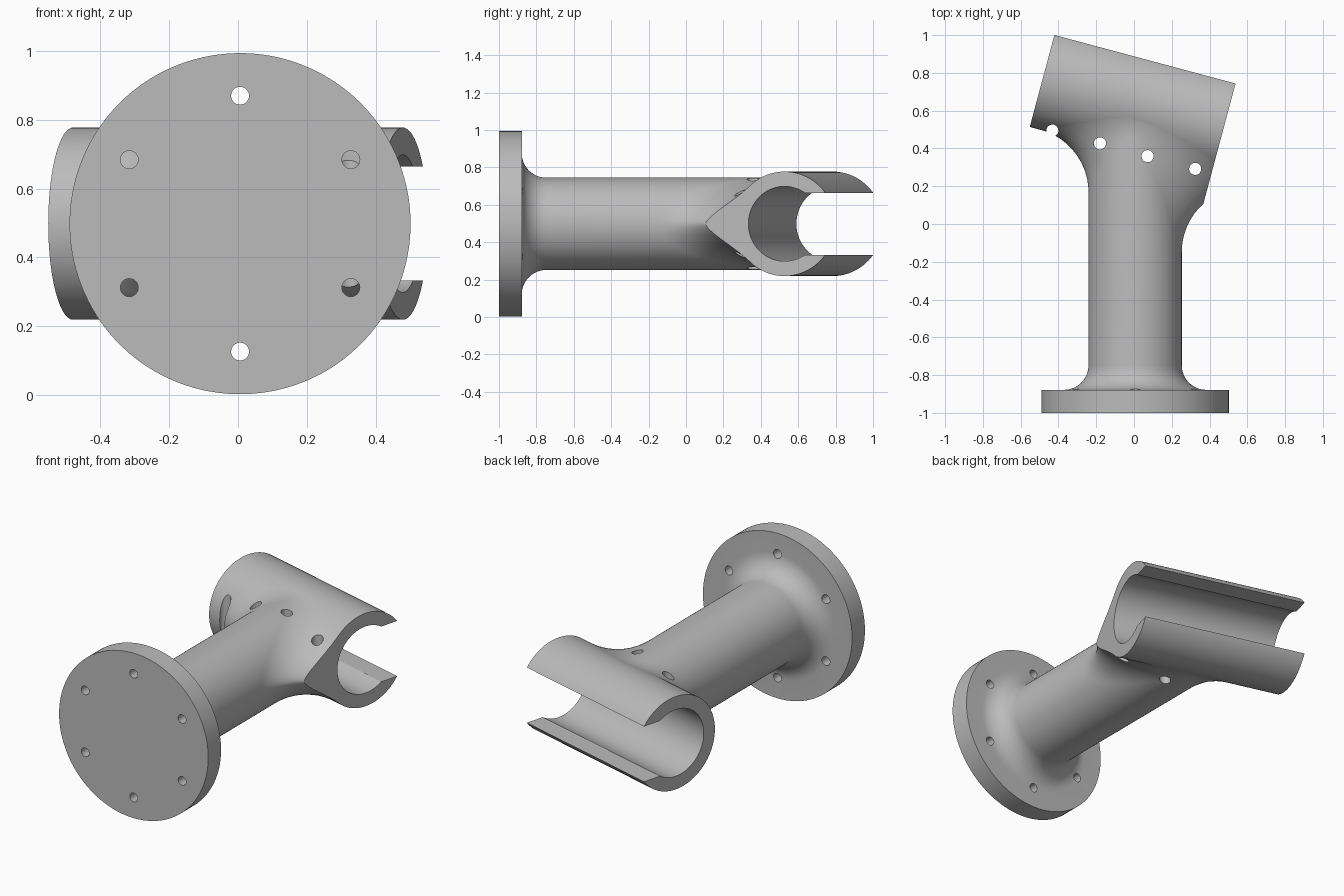
import bpy, bmesh
from math import sin, cos, pi, sqrt, radians
from mathutils import Vector, Matrix

cube = bpy.data.objects.get("Cube")
if cube:
    bpy.data.objects.remove(cube, do_unlink=True)

SEG = 128
CX, CZ = 0.006, 0.498            # shaft axis
R_SHAFT, R_HEAD, R_BORE, R_BLEND = 0.247, 0.279, 0.2, 0.343
R_FLANGE, FLANGE_TOP, R_FOOT = 0.496, -0.878, 0.13
HALF = 0.4965                    # half length of the clamp head
TILT = radians(-15)
HEAD = Vector((0, 0.655, CZ))
FRAME = Matrix.Translation(HEAD) @ Matrix.Rotation(TILT, 4, 'Z')
AXIS = Vector((cos(TILT), sin(TILT), 0))

steel = bpy.data.materials.new("plain grey")
steel.use_nodes = True
GREY = (0.5, 0.5, 0.5, 1)
steel.diffuse_color = GREY
steel.node_tree.nodes["Principled BSDF"].inputs["Base Color"].default_value = GREY


def make_object(name, bm):
    bmesh.ops.recalc_face_normals(bm, faces=bm.faces)
    mesh = bpy.data.meshes.new(name)
    bm.to_mesh(mesh)
    bm.free()
    mesh.materials.append(steel)
    obj = bpy.data.objects.new(name, mesh)
    bpy.context.collection.objects.link(obj)
    return obj


def cylinder(name, radius, length, matrix, seg=SEG):
    bm = bmesh.new()
    bmesh.ops.create_cone(bm, cap_ends=True, segments=seg, radius1=radius,
                          radius2=radius, depth=length, matrix=matrix)
    return make_object(name, bm)


def box(name, low, high):
    low, high = Vector(low), Vector(high)
    bm = bmesh.new()
    bmesh.ops.create_cube(bm, size=1, matrix=FRAME @ Matrix.Translation((low + high) / 2)
                          @ Matrix.Diagonal((*(high - low), 1)))
    return make_object(name, bm)


def combine(target, tool, operation):
    mod = target.modifiers.new("join", 'BOOLEAN')
    mod.operation, mod.solver, mod.object = operation, 'EXACT', tool
    bpy.context.view_layer.objects.active = target
    bpy.ops.object.modifier_apply(modifier=mod.name)
    bpy.data.objects.remove(tool, do_unlink=True)


def strand(phi):
    """Outline of the body at one angle round the shaft, flange to head."""
    radial = Vector((cos(phi), 0, sin(phi)))
    # flange and its foot fillet
    outline = [(R_FLANGE, -1), (R_FLANGE, FLANGE_TOP)]
    for i in range(13):
        a = pi / 2 * i / 12
        outline.append((R_SHAFT + R_FOOT * (1 - sin(a)),
                        FLANGE_TOP + R_FOOT * (1 - cos(a))))
    points = [Vector((CX, y, CZ)) + radial * r for r, y in outline]
    # rolling-ball blend from the shaft into the head
    reach = R_SHAFT + R_BLEND
    ball = Vector((CX, 0, CZ)) + radial * reach
    back = -sqrt((R_HEAD + R_BLEND) ** 2 - (reach * sin(phi)) ** 2)
    ball.y = HEAD.y + (back + ball.x * sin(TILT)) / cos(TILT)
    foot = HEAD + AXIS * (ball - HEAD).dot(AXIS)
    to_head = (foot - ball).normalized()
    for i in range(21):
        points.append(ball + (-radial).slerp(to_head, i / 20) * R_BLEND)
    points.append(HEAD.lerp(points[-1], 0.65))
    return points


# Flange, shaft and blend as one lofted body
bm = bmesh.new()
rings = [[bm.verts.new(p) for p in strand(2 * pi * (k + 0.5) / SEG)] for k in range(SEG)]
tip = bm.verts.new(HEAD)
for k in range(SEG):
    a, b = rings[k - 1], rings[k]
    for i in range(len(a) - 1):
        bm.faces.new((a[i], a[i + 1], b[i + 1], b[i]))
    bm.faces.new((a[-1], tip, b[-1]))
bm.faces.new([r[0] for r in rings])
body = make_object("flanged_clamp_bracket", bm)

# Clamp head, overlong on the right so one cut trims head and blend together
along = Matrix.Rotation(pi / 2, 4, 'Y')
extra = 0.1
combine(body, cylinder("head", R_HEAD + 0.0004, 2 * HALF + extra,
                       FRAME @ Matrix.Translation((extra / 2, 0, 0)) @ along), 'UNION')
combine(body, box("end_trim", (HALF, -0.6, -0.5), (1.3, 0.5, 0.5)), 'DIFFERENCE')

# Bore and rear slot
combine(body, cylinder("bore", R_BORE, 3, FRAME @ along), 'DIFFERENCE')
combine(body, box("slot", (-0.8, 0.02, -0.166), (0.8, 0.5, 0.166)), 'DIFFERENCE')

# Row of vertical holes in front of the bore
for i in range(4):
    spot = Matrix.Translation((-0.376 + 0.261 * i, -0.267, 0))
    combine(body, cylinder("head_hole", 0.032, 1, FRAME @ spot, 32), 'DIFFERENCE')

# Ring of bolt holes through the flange
for i in range(6):
    a = pi / 2 + i * pi / 3
    spot = Matrix.Translation((CX + 0.372 * cos(a), -0.95, CZ + 0.372 * sin(a)))
    combine(body, cylinder("bolt_hole", 0.026, 0.3,
                           spot @ Matrix.Rotation(pi / 2, 4, 'X'), 32), 'DIFFERENCE')

# Smooth the round surfaces, keep the machined edges
bpy.ops.object.select_all(action='DESELECT')
body.select_set(True)
bpy.context.view_layer.objects.active = body
bpy.ops.object.shade_smooth_by_angle(angle=radians(30))
